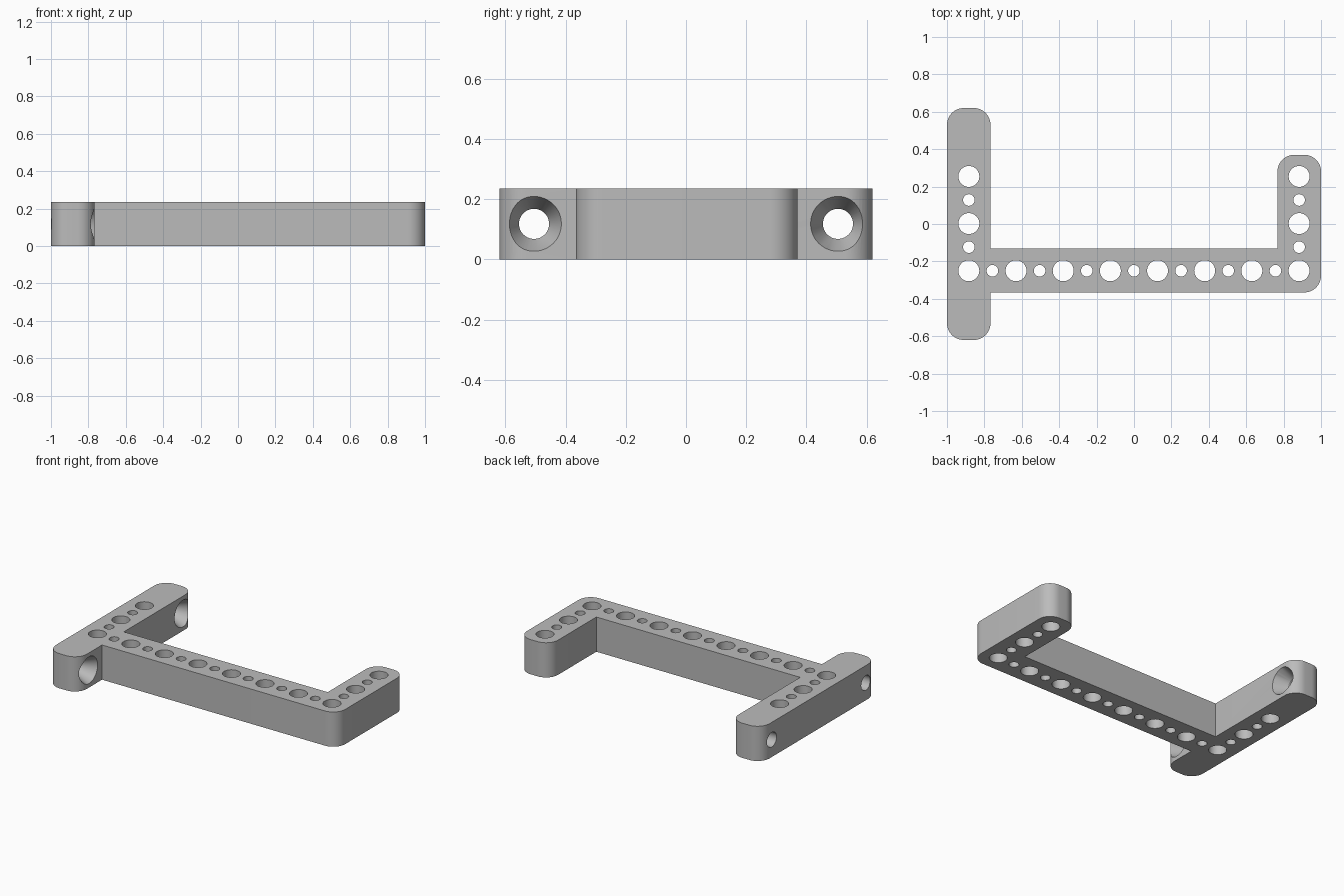
import bpy, bmesh, math
from mathutils import Matrix, Vector

if "Cube" in bpy.data.objects:
    bpy.data.objects.remove(bpy.data.objects["Cube"], do_unlink=True)

HEIGHT = 0.236
FILLET = 0.09
PITCH = 0.1261
ARM_X = 0.883
ROW_Y = -0.25

grey = bpy.data.materials.new("machined grey")
grey.use_nodes = True
colour = (0.5, 0.5, 0.5, 1)
grey.diffuse_color = colour
grey.node_tree.nodes["Principled BSDF"].inputs["Base Color"].default_value = colour


def add_object(name, bm):
    bmesh.ops.recalc_face_normals(bm, faces=bm.faces[:])
    mesh = bpy.data.meshes.new(name)
    bm.to_mesh(mesh)
    bm.free()
    mesh.materials.append(grey)
    obj = bpy.data.objects.new(name, mesh)
    bpy.context.collection.objects.link(obj)
    return obj


def rounded_outline(corners, steps=12):
    """Replace each marked right-angle corner with an arc."""
    points = []
    for i, (x, y, is_round) in enumerate(corners):
        here = Vector((x, y))
        if not is_round:
            points.append(here)
            continue
        before = (Vector(corners[i - 1][:2]) - here).normalized() * FILLET
        after = (Vector(corners[(i + 1) % len(corners)][:2]) - here).normalized() * FILLET
        centre = here + before + after
        for k in range(steps + 1):
            a = math.pi / 2 * k / steps
            points.append(centre - after * math.cos(a) - before * math.sin(a))
    return points


# Bracket body: long left arm, cross bar and short right arm
corners = [
    (-1, -0.62, True), (-0.767, -0.62, True), (-0.767, -0.366, False),
    (1, -0.366, True), (1, 0.37, True), (0.767, 0.37, True),
    (0.767, -0.132, False), (-0.767, -0.132, False),
    (-0.767, 0.62, True), (-1, 0.62, True),
]
bm = bmesh.new()
base = bm.faces.new([bm.verts.new((p.x, p.y, 0)) for p in rounded_outline(corners)])
top = bmesh.ops.extrude_face_region(bm, geom=[base])
bmesh.ops.translate(bm, vec=(0, 0, HEIGHT),
                    verts=[v for v in top["geom"] if isinstance(v, bmesh.types.BMVert)])
bracket = add_object("bracket", bm)

# Vertical holes, alternating large and small
cutter = bmesh.new()
spots = [(-ARM_X + i * PITCH, ROW_Y, i) for i in range(15)]
spots += [(side * ARM_X, ROW_Y + i * PITCH, i) for side in (-1, 1) for i in range(1, 5)]
for x, y, i in spots:
    radius = 0.031 if i % 2 else 0.056
    bmesh.ops.create_cone(cutter, cap_ends=True, segments=40, radius1=radius,
                          radius2=radius, depth=HEIGHT * 2,
                          matrix=Matrix.Translation((x, y, HEIGHT / 2)))
vertical_cutter = add_object("vertical_hole_cutter", cutter)

# Countersunk cross holes at both ends of the long arm
cutter = bmesh.new()
profile = [(-1.1, 0.05), (-0.857, 0.05), (-0.767, 0.091), (-0.747, 0.1)]
SEGMENTS = 48
for y in (-0.505, 0.505):
    rings = []
    for x, r in profile:
        angles = [math.tau * k / SEGMENTS for k in range(SEGMENTS)]
        rings.append([cutter.verts.new((x, y + r * math.cos(a),
                                        HEIGHT / 2 + r * math.sin(a))) for a in angles])
    for near, far in zip(rings, rings[1:]):
        for k in range(SEGMENTS):
            n = (k + 1) % SEGMENTS
            cutter.faces.new((near[k], near[n], far[n], far[k]))
    cutter.faces.new(rings[0])
    cutter.faces.new(rings[-1])
cross_cutter = add_object("cross_hole_cutter", cutter)

# Cut the holes and tidy up the cutters
bpy.ops.object.select_all(action="DESELECT")
bracket.select_set(True)
bpy.context.view_layer.objects.active = bracket
for tool in (vertical_cutter, cross_cutter):
    tool.hide_render = True
    cut = bracket.modifiers.new("holes", "BOOLEAN")
    cut.operation = "DIFFERENCE"
    cut.solver = "EXACT"
    cut.object = tool
    bpy.ops.object.modifier_apply(modifier=cut.name)
    bpy.data.objects.remove(tool, do_unlink=True)
bpy.ops.object.shade_smooth_by_angle(angle=math.radians(22))
